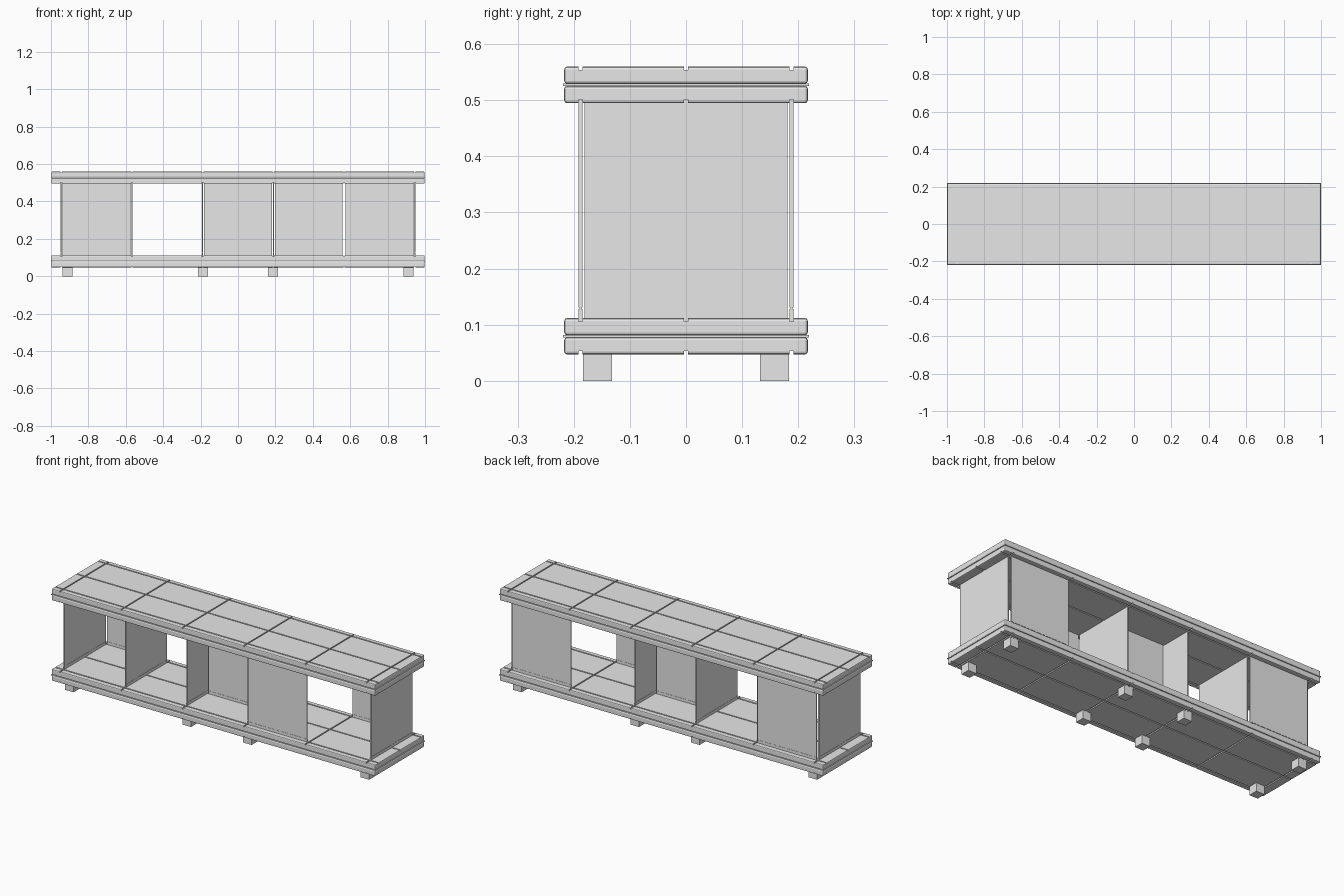
import bpy

if "Cube" in bpy.data.objects:
    bpy.data.objects.remove(bpy.data.objects["Cube"])

grey = bpy.data.materials.new("plain grey")
grey.diffuse_color = (0.8, 0.8, 0.8, 1)
grey.use_nodes = True
grey.node_tree.nodes["Principled BSDF"].inputs["Base Color"].default_value = grey.diffuse_color

CELL = 0.378                                   # groove spacing along the length
XS = [CELL * (i - 2.5) for i in range(6)]      # cross groove positions
YS = [-0.188, 0.0, 0.188]                      # lengthwise groove positions
HALF = 0.181                                   # half width of an upright panel


def boxes_mesh(name, boxes):
    """One object from several boxes given as (x0, x1, y0, y1, z0, z1)."""
    verts, faces = [], []
    for x0, x1, y0, y1, z0, z1 in boxes:
        n = len(verts)
        verts += [(x, y, z) for z in (z0, z1)
                  for x, y in ((x0, y0), (x1, y0), (x1, y1), (x0, y1))]
        faces += [(n + 3, n + 2, n + 1, n), (n + 4, n + 5, n + 6, n + 7)]
        faces += [(n + i, n + (i + 1) % 4, n + 4 + (i + 1) % 4, n + 4 + i)
                  for i in range(4)]
    mesh = bpy.data.meshes.new(name)
    mesh.from_pydata(verts, [], faces)
    mesh.materials.append(grey)
    ob = bpy.data.objects.new(name, mesh)
    bpy.context.collection.objects.link(ob)
    return ob


def cutter(name, boxes):
    ob = boxes_mesh(name, boxes)
    ob.hide_render = True
    ob.hide_set(True)
    return ob


def layer(name, z0, z1, groove_z):
    """Slab half with rounded edges and a grid of grooves on one face."""
    ob = boxes_mesh(name, [(-0.998, 0.998, -0.217, 0.217, z0, z1)])
    bevel = ob.modifiers.new("soft edges", 'BEVEL')
    bevel.width, bevel.segments = 0.005, 2
    w, d = 0.0035, 0.006
    cross = [(x - w, x + w, -0.3, 0.3, groove_z - d, groove_z + d) for x in XS]
    along = [(-1.1, 1.1, y - w, y + w, groove_z - d, groove_z + d) for y in YS]
    for tag, bars in (("cross", cross), ("long", along)):
        mod = ob.modifiers.new(tag + " grooves", 'BOOLEAN')
        mod.operation, mod.solver = 'DIFFERENCE', 'EXACT'
        mod.object = cutter(f"{name}_{tag}_cutter", bars)


def slab(name, z0):
    """Two grooved layers with a thin protruding strip between them."""
    z1 = z0 + 0.065
    mid = z0 + 0.0325
    layer(name + "_lower_layer", z0, mid - 0.002, z0)
    layer(name + "_upper_layer", mid + 0.002, z1, z1)
    boxes_mesh(name + "_edge_strip",
               [(-1, 1, -0.219, 0.219, mid - 0.002, mid + 0.002)])


def panel(name, x, y, along_x):
    """Upright sheet seated in the grooves, with a low rail under it."""
    def piece(t, z0, z1):
        hx, hy = (HALF, t) if along_x else (t, HALF)
        return (x - hx, x + hx, y - hy, y + hy, z0, z1)
    boxes_mesh(name, [piece(0.0032, 0.131, 0.501)])
    boxes_mesh(name + "_rail", [piece(0.0032, 0.106, 0.128)])
    boxes_mesh(name + "_core", [piece(0.002, 0.128, 0.131)])


# Shelf boards
slab("bottom_shelf", 0.047)
slab("top_shelf", 0.495)

# End panels and dividers
for label, i in (("left_end", 0), ("left_divider", 1), ("middle_left_divider", 2),
                 ("middle_right_divider", 3), ("right_end", 5)):
    panel(label, XS[i], 0, False)

# Long panels, one per closed bay
for label, bay, y in (("left_back_panel", -2, 0.188), ("middle_panel", 0, 0.0),
                      ("right_front_panel", 1, -0.188), ("right_back_panel", 2, 0.188)):
    panel(label, CELL * bay, y, True)

# Feet
for n, x in enumerate((-0.911, -0.187, 0.187, 0.911)):
    for side, y in (("front", -0.158), ("back", 0.158)):
        boxes_mesh(f"{side}_foot_{n + 1}",
                   [(x - 0.026, x + 0.026, y - 0.026, y + 0.026, 0, 0.049)])
